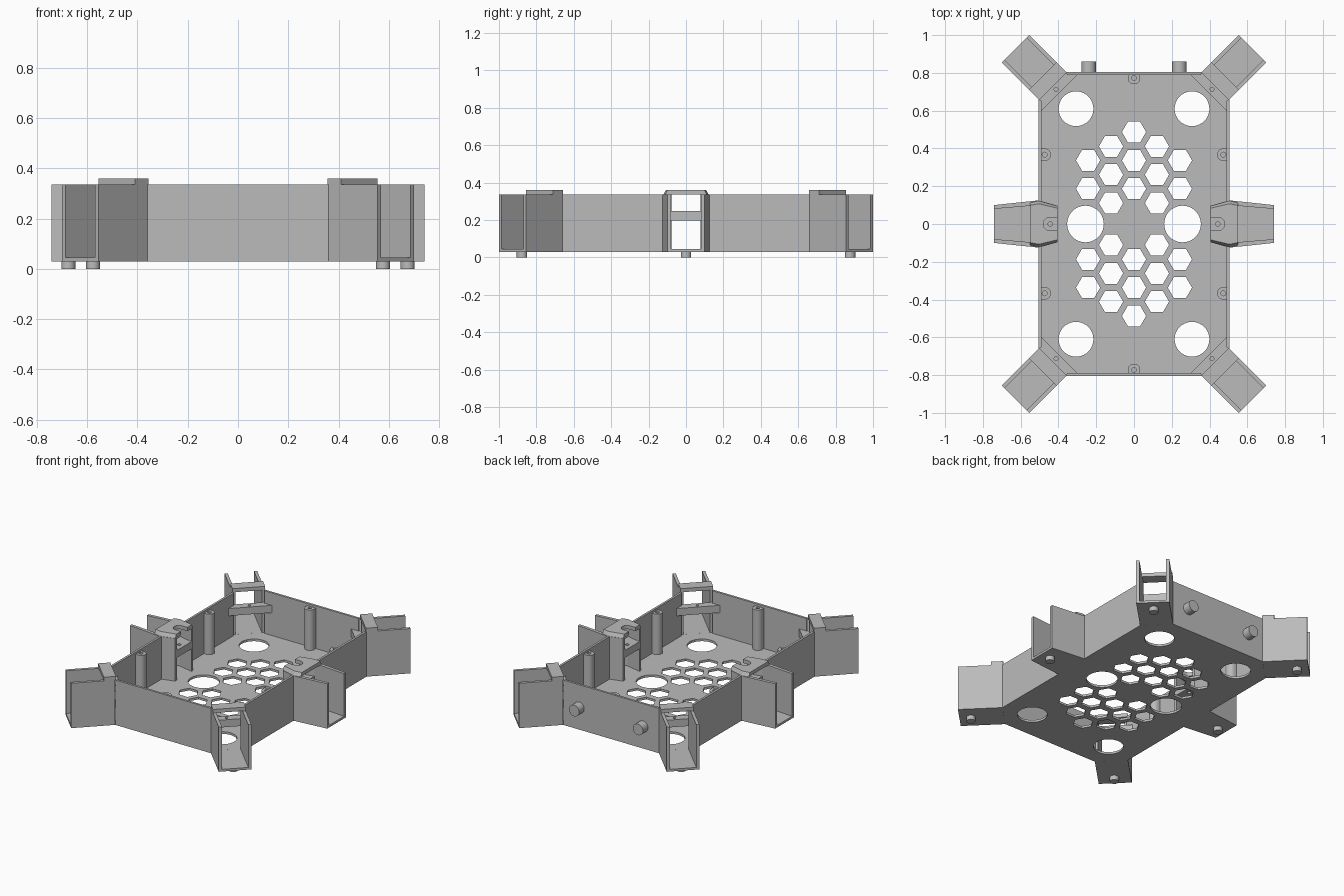
import bpy, bmesh, math
from mathutils import Matrix

if "Cube" in bpy.data.objects:
    bpy.data.objects.remove(bpy.data.objects["Cube"], do_unlink=True)

grey = bpy.data.materials.new("plain_grey")
grey.use_nodes = True
tone = (0.5, 0.5, 0.5, 1)
grey.diffuse_color = tone
grey.node_tree.nodes["Principled BSDF"].inputs["Base Color"].default_value = tone

BASE, FLOOR, RIM, TOP = 0.03, 0.045, 0.335, 0.36
SIGNS = [(sx, sy) for sx in (1, -1) for sy in (1, -1)]


def add_prism(bm, pts, z0, z1):
    low = [bm.verts.new((x, y, z0)) for x, y in pts]
    high = [bm.verts.new((x, y, z1)) for x, y in pts]
    n = len(pts)
    bm.faces.new(low[::-1])
    bm.faces.new(high)
    for i in range(n):
        j = (i + 1) % n
        bm.faces.new((low[i], low[j], high[j], high[i]))


def build(name, prisms):
    """Make one object from (outline, bottom, top) prisms."""
    bm = bmesh.new()
    for pts, z0, z1 in prisms:
        add_prism(bm, pts, z0, z1)
    bmesh.ops.recalc_face_normals(bm, faces=bm.faces)
    mesh = bpy.data.meshes.new(name)
    bm.to_mesh(mesh)
    bm.free()
    mesh.materials.append(grey)
    ob = bpy.data.objects.new(name, mesh)
    bpy.context.collection.objects.link(ob)
    return ob


def cut(ob, prisms):
    """Subtract prisms from an object, then drop the cutter."""
    cutter = build("cutter", prisms)
    cutter.hide_render = True
    mod = ob.modifiers.new("holes", 'BOOLEAN')
    mod.operation, mod.solver, mod.object = 'DIFFERENCE', 'EXACT', cutter
    dg = bpy.context.evaluated_depsgraph_get()
    mesh = bpy.data.meshes.new_from_object(ob.evaluated_get(dg))
    ob.modifiers.clear()
    ob.data = mesh
    bpy.data.objects.remove(cutter, do_unlink=True)


def ring(x, y, r, n=32):
    return [(x + r * math.cos(math.tau * i / n), y + r * math.sin(math.tau * i / n))
            for i in range(n)]


def mirror(pts, sx, sy=1):
    return [(x * sx, y * sy) for x, y in pts]


def smooth(ob):
    for o in bpy.context.selected_objects:
        o.select_set(False)
    bpy.context.view_layer.objects.active = ob
    ob.select_set(True)
    bpy.ops.object.shade_smooth_by_angle(angle=math.radians(30))


# Floor plate with round openings and a honeycomb vent
floor = build("floor_plate", [(
    [(0.36, 0.805), (0.505, 0.66), (0.505, -0.66), (0.36, -0.805),
     (-0.36, -0.805), (-0.505, -0.66), (-0.505, 0.66), (-0.36, 0.805)], BASE, FLOOR)])
holes = [ring(0.307 * sx, 0.61 * sy, 0.092, 40) for sx, sy in SIGNS]
holes += [ring(0.257 * sx, 0, 0.097, 40) for sx in (1, -1)]
for sy in (1, -1):
    for col in range(-2, 3):
        first = 0.111 if col % 2 else 0.187
        for row in range(2 if abs(col) == 2 else 3):
            holes.append(ring(0.1215 * col, sy * (first + 0.15 * row), 0.064, 6))
cut(floor, [(h, 0, 0.1) for h in holes])

# Thin outer walls
for sy, side in ((-1, "front"), (1, "back")):
    build(side + "_wall", [(mirror(
        [(-0.36, 0.805), (0.36, 0.805), (0.354, 0.79), (-0.354, 0.79)], 1, sy), FLOOR, RIM)])
for sx, side in ((1, "left"), (-1, "right")):
    build(side + "_walls", [(mirror(
        [(0.505, 0.12), (0.505, 0.66), (0.49, 0.654), (0.49, 0.12)], sx, sy), FLOOR, RIM)
        for sy in (1, -1)])


# Corner arms: diagonal channels with a bridge and an inner shelf
def diag(u, v):
    v -= 0.212
    return ((u + v) * math.sqrt(0.5), (u - v) * math.sqrt(0.5))


START, END, HALF, THICK = 0.824, 1.0995, 0.1025, 0.02


def diag_box(u0, u1, v0, v1):
    return [diag(u0, v0), diag(u1, v0), diag(u1, v1), diag(u0, v1)]


for sx, sy in SIGNS:
    place = ("back_" if sy > 0 else "front_") + ("left_" if sx > 0 else "right_")
    inner = HALF - THICK
    build(place + "arm", [(mirror(p, sx, sy), z0, z1) for p, z0, z1 in (
        (diag_box(START, END, -inner, inner), BASE, FLOOR),
        (diag_box(START, END, inner, HALF), BASE, RIM),
        (diag_box(START, END, -HALF, -inner), BASE, RIM))])
    build(place + "bridge", [(mirror(diag_box(START - 0.005, 0.895, -HALF, HALF), sx, sy), RIM, TOP)])
    shelf = build(place + "shelf", [(mirror(
        [diag(0.77, -0.14), diag(START, -0.095), diag(START, 0.095), diag(0.77, 0.14)],
        sx, sy), 0.2, 0.25)])
    cut(shelf, [(mirror(ring(*diag(0.796, 0), 0.01, 16), sx, sy), 0.1, 0.3)])
    foot = build(place + "foot", [(ring(0.577 * sx, 0.877 * sy, 0.028), 0, BASE)])
    smooth(foot)

# Side arms: flared channels with a notched bridge and a drilled shelf
for sx, side in ((1, "left_"), (-1, "right_")):
    cheek = [(0.405, 0.097), (0.505, 0.125), (0.742, 0.1),
             (0.742, 0.08), (0.505, 0.1), (0.405, 0.077)]
    deck = [(0.505, 0.1), (0.742, 0.08), (0.742, -0.08), (0.505, -0.1)]
    build(side + "side_arm", [(mirror(deck, sx), BASE, FLOOR)] +
          [(mirror(cheek, sx, sy), BASE, RIM) for sy in (1, -1)])
    half = [(0.405, 0.095), (0.505, 0.122), (0.55, 0.112)]
    bridge = build(side + "side_bridge", [(mirror(
        half + mirror(half, 1, -1)[::-1], sx), RIM, TOP)])
    bm = bmesh.new()
    bm.from_mesh(bridge.data)
    for v in bm.verts:
        if v.co.z > RIM + 0.01:
            v.co.y *= 0.88
    bm.to_mesh(bridge.data)
    bm.free()
    arc = [(0.445 + 0.035 * math.cos(a), 0.035 * math.sin(a))
           for a in [math.pi * (i / 12 - 0.5) for i in range(13)]]
    cut(bridge, [(mirror([(0.39, -0.035)] + arc + [(0.39, 0.035)], sx), 0.3, 0.4)])
    shelf = build(side + "side_shelf", [(mirror(
        [(0.405, 0.078), (0.505, 0.1), (0.505, -0.1), (0.405, -0.078)], sx), 0.197, 0.247)])
    cut(shelf, [(ring(0.443 * sx, 0, 0.012, 16), 0.1, 0.3)])
    foot = build(side + "side_foot", [(ring(0.675 * sx, 0, 0.028), 0, BASE)])
    smooth(foot)


# Screw posts: half-round columns against the walls
def screw_post(name, x, y, angle):
    r, back = 0.033, 0.018
    arc = [(r * math.cos(a), r * math.sin(a)) for a in [math.pi * i / 12 for i in range(13)]]
    turn = Matrix.Rotation(angle, 2)

    def put(pts):
        c, s = turn[0][0], turn[1][0]
        return [(x + c * px - s * py, y + s * px + c * py) for px, py in pts]
    post = build(name, [(put(arc + [(-r, -back), (r, -back)]), FLOOR, 0.32)])
    cut(post, [(ring(x, y, 0.013, 16), 0.2, 0.4)])
    smooth(post)


for sx, sy in SIGNS:
    screw_post("side_screw_post", 0.473 * sx, 0.367 * sy, sx * math.pi / 2)
for sy in (1, -1):
    screw_post("end_screw_post", 0, 0.773 * sy, math.pi if sy > 0 else 0)

# Pegs on the back wall
for sx, side in ((1, "left"), (-1, "right")):
    peg = build(side + "_back_peg", [(ring(0, 0, 0.038), 0, 0.06)])
    peg.data.transform(Matrix.Translation((0.24 * sx, 0.86, 0.18)) @ Matrix.Rotation(math.pi / 2, 4, 'X'))
    smooth(peg)
